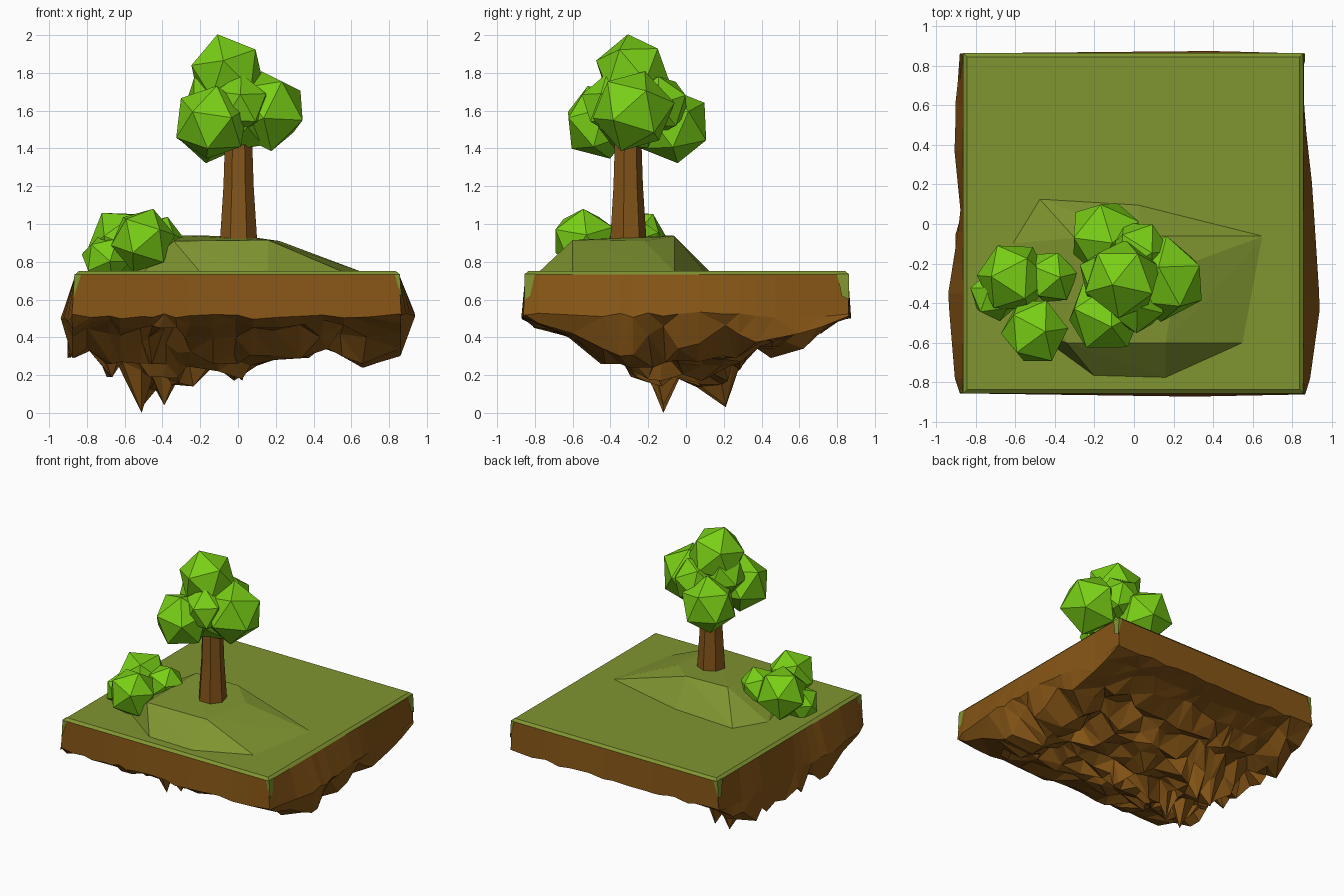
import bpy, bmesh, random
from mathutils import Vector

if "Cube" in bpy.data.objects:
    bpy.data.objects.remove(bpy.data.objects["Cube"])

random.seed(7)


def material(name, rgb):
    m = bpy.data.materials.new(name)
    m.diffuse_color = (*rgb, 1)
    m.use_nodes = True
    m.node_tree.nodes["Principled BSDF"].inputs["Base Color"].default_value = m.diffuse_color
    return m


SOIL = material("soil", (0.24, 0.092, 0.008))
BARK = material("bark", (0.23, 0.09, 0.01))
GRASS = material("grass", (0.215, 0.30, 0.03))
LEAF = material("leaf", (0.19, 0.62, 0.008))


def finish(bm, name, mat):
    bmesh.ops.recalc_face_normals(bm, faces=bm.faces)
    me = bpy.data.meshes.new(name)
    bm.to_mesh(me)
    bm.free()
    ob = bpy.data.objects.new(name, me)
    bpy.context.collection.objects.link(ob)
    me.materials.append(mat)
    return ob


def hull(name, points, mat):
    bm = bmesh.new()
    for p in points:
        bm.verts.new(p)
    res = bmesh.ops.convex_hull(bm, input=bm.verts)
    junk = [g for g in res["geom_interior"] if isinstance(g, bmesh.types.BMVert)]
    bmesh.ops.delete(bm, geom=junk, context='VERTS')
    bmesh.ops.dissolve_limit(bm, angle_limit=0.02, verts=bm.verts, edges=bm.edges)
    return finish(bm, name, mat)


def lerp(table, t):
    for (a, va), (b, vb) in zip(table, table[1:]):
        if t <= b:
            return va + (vb - va) * max(0, (t - a) / (b - a))
    return table[-1][1]


# Floating rock: underside follows the front and side silhouettes
front = [(-.92, .5), (-.88, .29), (-.78, .34), (-.68, .19), (-.62, .27), (-.51, 0), (-.45, .12),
         (-.39, .04), (-.33, .15), (-.26, .14), (-.12, .22), (0, .17), (.08, .25), (.2, .28),
         (.35, .29), (.45, .34), (.56, .3), (.68, .24), (.86, .28), (.92, .52)]
side = [(-.87, .51), (-.78, .45), (-.6, .40), (-.44, .26), (-.35, .26), (-.28, .19), (-.2, .16),
        (-.12, 0), (-.04, .19), (.07, .14), (.21, .03), (.28, .2), (.37, .25), (.47, .25),
        (.6, .34), (.72, .42), (.87, .51)]
left = [(-.87, -.88), (-.78, -.905), (-.36, -.94), (.05, -.875), (.4, -.91), (.87, -.865)]
right = [(-.87, .865), (-.78, .89), (-.42, .94), (.2, .9), (.6, .855), (.87, .852)]
near = [(-.92, -.855), (.3, -.872), (.92, -.86)]
far = [(-.92, .862), (.4, .874), (.92, .86)]
# Toothed lower edge of the right wall
teeth = [(-.87, .5), (-.6, .42), (-.44, .34), (-.3, .28), (-.14, .49), (0, .28),
         (.17, .49), (.35, .37), (.6, .42), (.87, .5)]

bm = bmesh.new()
nx, ny = len(front), len(side)
grid = {}
for i, (x, fz) in enumerate(front):
    for j, (y, sz) in enumerate(side):
        z = max(fz, sz)
        px, py = x, y
        if i in (0, nx - 1):
            px = lerp(left if i == 0 else right, y)
        if j in (0, ny - 1):
            py = lerp(near if j == 0 else far, max(-.88, min(.88, x)))
        if i == nx - 2 and 0 < j < ny - 1:
            z = lerp(teeth, y)
        elif 0 < i < nx - 1 and 0 < j < ny - 1:
            if z > .05:
                px += random.uniform(-.025, .025)
                py += random.uniform(-.025, .025)
                # the back part stays shallower and flatter
                lift = .1 if y > .3 and abs(x) < .7 else 0
                z = min(.49, z + lift + random.choice((0, random.uniform(0, .12))))
        else:
            z += random.uniform(-.015, .015)
        grid[i, j] = bm.verts.new((px, py, z))
for i in range(nx - 1):
    for j in range(ny - 1):
        q = [grid[i, j], grid[i + 1, j], grid[i + 1, j + 1], grid[i, j + 1]]
        k = random.randint(0, 1)
        bm.faces.new((q[k], q[k + 1], q[k + 2]))
        bm.faces.new((q[k], q[k + 2], q[(k + 3) % 4]))

# Soil walls rising from the rim to the grass edge
rim = ([(i, 0) for i in range(nx)] + [(nx - 1, j) for j in range(1, ny)] +
       [(i, ny - 1) for i in range(nx - 2, -1, -1)] + [(0, j) for j in range(ny - 2, 0, -1)])
top = []
for i, j in rim:
    c = grid[i, j].co
    tx = -.86 if i == 0 else .852 if i == nx - 1 else max(-.85, min(.84, c.x))
    ty = -.85 if j == 0 else .858 if j == ny - 1 else c.y
    top.append(bm.verts.new((tx, ty, .735)))
for k in range(len(rim)):
    n = (k + 1) % len(rim)
    bm.faces.new((grid[rim[k]], grid[rim[n]], top[n], top[k]))
bm.faces.new(top)
finish(bm, "floating_rock", SOIL)

# Grass sheet with sloped border
hull("grass_top", [(x * s - .003, y * s + .004, z) for s, z in ((.86, .733), (.84, .75))
                   for x in (-1, 1) for y in (-1, 1)], GRASS)

# Grass slivers running down the corners
for n, (sx, sy) in enumerate(((-1, -1), (1, -1), (1, 1), (-1, 1))):
    e = .866 if sx < 0 else .857
    f = .854 if sy < 0 else .862
    hull(f"grass_corner_{n + 1}", [(sx * e, sy * .80, .735), (sx * e, sy * f, .735),
                                   (sx * .83, sy * f, .735), (sx * (e + .008), sy * f, .6),
                                   (sx * (e + .008), sy * .825, .62)], GRASS)

# Grassy mound under the tree
hull("mound", [(-.48, .13, .745), (.02, .10, .745), (.66, -.06, .745), (.56, -.6, .745),
               (.16, -.78, .745), (-.2, -.77, .745), (-.5, -.55, .745), (-.62, -.1, .745),
               (-.3, -.07, .94), (.04, -.06, .935), (.22, -.22, .91), (.16, -.6, .915),
               (-.34, -.6, .91)], GRASS)

# Tapered trunk
bpy.ops.mesh.primitive_cylinder_add(vertices=7, radius=1, depth=2)
trunk = bpy.context.object
trunk.name = "trunk"
trunk.data.materials.append(BARK)
bm = bmesh.new()
bm.from_mesh(trunk.data)
uprights = [e for e in bm.edges if abs(e.verts[0].co.z - e.verts[1].co.z) > 1]
bmesh.ops.subdivide_edges(bm, edges=uprights, cuts=1)
for v in bm.verts:
    r, z = {-1: (.103, .88), 0: (.082, 1.2), 1: (.072, 1.5)}[round(v.co.z)]
    v.co = Vector((v.co.x * r + .003, v.co.y * r - .31, z))
bm.to_mesh(trunk.data)
bm.free()


# Faceted leaf clumps
def clump(name, x, y, z, r):
    bpy.ops.mesh.primitive_ico_sphere_add(
        subdivisions=1, radius=r, location=(x, y, z),
        rotation=[random.uniform(0, 6.28) for _ in range(3)])
    ob = bpy.context.object
    ob.name = name
    for v in ob.data.vertices:
        v.co *= random.uniform(.98, 1.06)
    ob.data.materials.append(LEAF)


crown = [(-.06, -.28, 1.8, .2), (-.14, -.46, 1.535, .2), (.15, -.28, 1.6, .215),
         (-.14, -.07, 1.52, .2), (.02, -.14, 1.63, .16), (.01, -.4, 1.63, .16),
         (.02, -.3, 1.54, .17), (-.12, -.27, 1.67, .16)]
bush = [(-.5, -.54, .915, .172), (-.61, -.27, .9, .185), (-.42, -.27, .9, .14), (-.7, -.36, .82, .13)]
for n, c in enumerate(crown):
    clump(f"crown_clump_{n + 1}", *c)
for n, c in enumerate(bush):
    clump(f"bush_clump_{n + 1}", *c)
